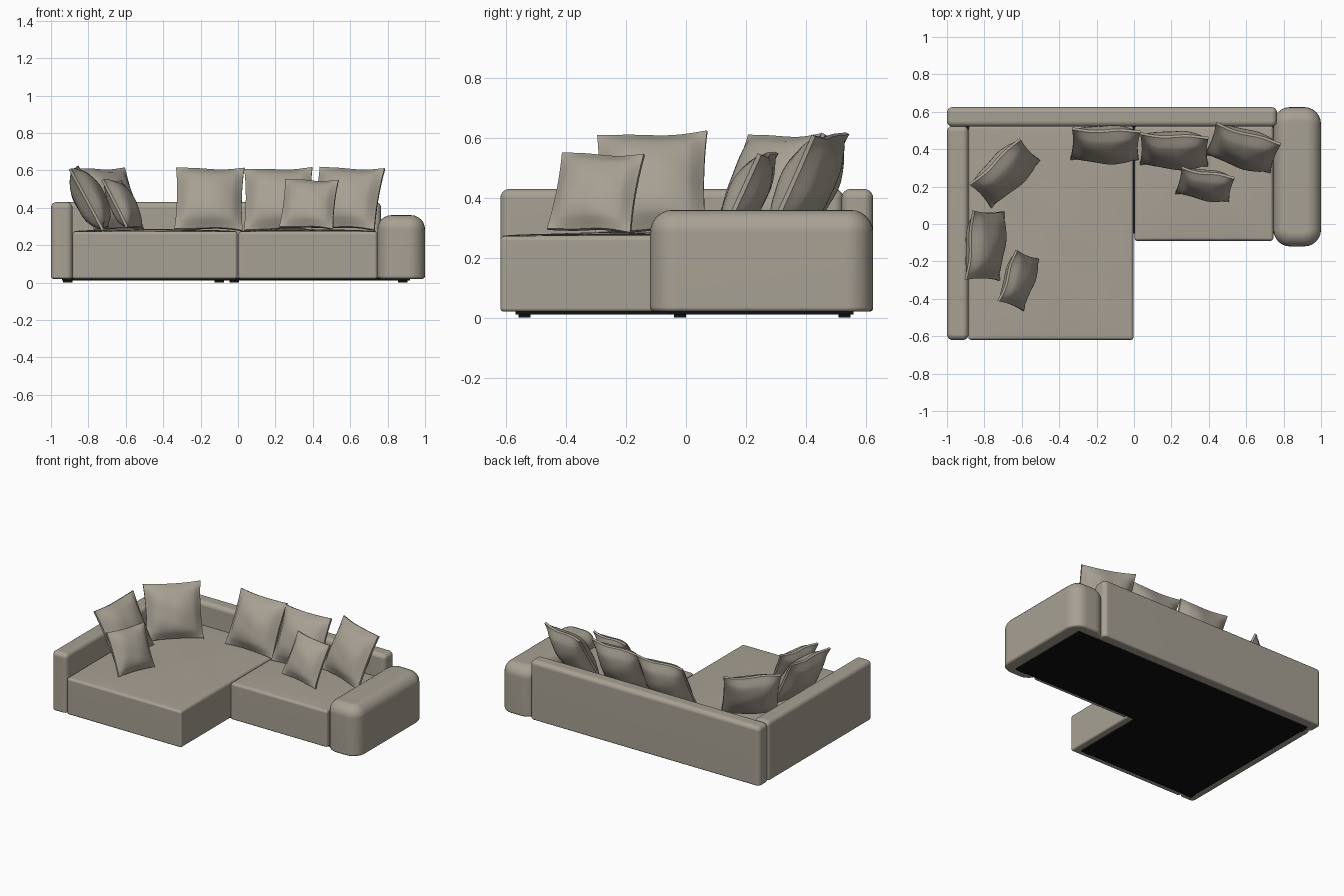
import bpy, bmesh
from math import radians, sin, cos, pi
from mathutils import Matrix, Vector

if "Cube" in bpy.data.objects:
    bpy.data.objects.remove(bpy.data.objects["Cube"], do_unlink=True)


def material(name, color):
    m = bpy.data.materials.new(name)
    m.use_nodes = True
    m.diffuse_color = color
    m.node_tree.nodes["Principled BSDF"].inputs["Base Color"].default_value = color
    return m


FABRIC = material("warm grey fabric", (0.39, 0.355, 0.295, 1))
BLACK = material("black underside", (0.005, 0.005, 0.005, 1))


def finish(bm, name, mat, smooth=True):
    bmesh.ops.recalc_face_normals(bm, faces=bm.faces[:])
    mesh = bpy.data.meshes.new(name)
    bm.to_mesh(mesh)
    bm.free()
    mesh.materials.append(mat)
    ob = bpy.data.objects.new(name, mesh)
    bpy.context.collection.objects.link(ob)
    if smooth:
        bpy.ops.object.select_all(action="DESELECT")
        ob.select_set(True)
        bpy.context.view_layer.objects.active = ob
        bpy.ops.object.shade_smooth_by_angle(angle=radians(40))
        ob.modifiers.new("even shading", "WEIGHTED_NORMAL").keep_sharp = True
    return ob


def box(lo, hi):
    bm = bmesh.new()
    lo, hi = Vector(lo), Vector(hi)
    bmesh.ops.create_cube(bm, size=1)
    for v in bm.verts:
        v.co = [(a + b) / 2 + c * (b - a) for a, b, c in zip(lo, hi, v.co)]
    return bm


def rounded(lo, hi, side, top, bottom=0.012):
    """Box with separate radii for upright, top and bottom edges."""
    bm = box(lo, hi)

    def bevel(test, radius):
        edges = [e for e in bm.edges if test(*(v.co.z for v in e.verts))]
        bmesh.ops.bevel(bm, geom=edges, offset=radius, segments=6,
                        profile=0.5, affect="EDGES", clamp_overlap=True)

    bevel(lambda a, b: abs(a - b) > 0.1, side)
    bevel(lambda a, b: min(a, b) > hi[2] - 1e-4, top)
    bevel(lambda a, b: max(a, b) < lo[2] + 1e-4, bottom)
    return bm


def seat(name, lo, hi):
    """Rounded block with a softly crowned, slightly rumpled top."""
    bm = rounded(lo, hi, 0.015, 0.03)
    for axis in (0, 1):
        steps = int((hi[axis] - lo[axis]) / 0.05)
        for i in range(1, steps):
            point, normal = Vector(), Vector()
            point[axis] = lo[axis] + (hi[axis] - lo[axis]) * i / steps
            normal[axis] = 1
            bmesh.ops.bisect_plane(bm, geom=bm.verts[:] + bm.edges[:] + bm.faces[:],
                                   plane_co=point, plane_no=normal)
    for v in bm.verts:
        if v.co.z > hi[2] - 0.002:
            s, t = [(v.co[k] - lo[k]) / (hi[k] - lo[k]) for k in (0, 1)]
            crown = max(0, sin(pi * s) * sin(pi * t)) ** 0.5
            v.co.z += crown * (0.013 + 0.002 * sin(13 * v.co.x + 5 * v.co.y) * cos(11 * v.co.y))
    finish(bm, name, FABRIC)


def pillow(name, centre, size, puff, yaw, tilt, roll=0):
    """Puffed square cushion with a thin flange all round."""
    bm = bmesh.new()
    bmesh.ops.create_cube(bm, size=2)
    bmesh.ops.subdivide_edges(bm, edges=bm.edges[:], cuts=19, use_grid_fill=True)
    half = size / 2
    for vert in bm.verts:
        u, w, v = vert.co
        a, b = min(1, abs(u) / 0.92), min(1, abs(v) / 0.92)
        swell = ((1 - a * a) * (1 - b * b)) ** 0.48
        crease = 1 + 0.05 * sin(5 * u + 3 * v) * cos(4 * v - 2 * u)
        vert.co = (half * u * (1 - 0.05 * (1 - v * v)),
                   w * (0.007 + puff * swell * crease) + 0.006 * sin(4 * u) * v,
                   half * v * (1 - 0.05 * (1 - u * u)))
    turn = (Matrix.Rotation(radians(yaw), 4, "Z") @ Matrix.Rotation(radians(-tilt), 4, "X")
            @ Matrix.Rotation(radians(roll), 4, "Y"))
    bm.transform(Matrix.Translation(centre) @ turn)
    finish(bm, name, FABRIC)


# Upholstered frame
finish(rounded((-1, -0.62, 0.02), (-0.885, 0.525, 0.43), 0.03, 0.045), "right_low_arm", FABRIC)
finish(rounded((-1, 0.52, 0.02), (0.765, 0.625, 0.43), 0.03, 0.045), "backrest", FABRIC)
finish(rounded((0.745, -0.12, 0.02), (1, 0.625, 0.36), 0.09, 0.075, 0.015), "left_wide_arm", FABRIC)

# Seats
seat("chaise_seat", (-0.885, -0.62, 0.02), (-0.003, 0.525, 0.272))
seat("short_seat", (0.003, -0.09, 0.02), (0.745, 0.525, 0.272))

# Black underside in an L shape
bm = bmesh.new()
outline = [(-0.94, -0.57), (-0.05, -0.57), (-0.05, -0.05),
           (0.92, -0.05), (0.92, 0.56), (-0.94, 0.56)]
face = bm.faces.new([bm.verts.new((x, y, 0.01)) for x, y in outline])
lifted = bmesh.ops.extrude_face_region(bm, geom=[face])["geom"]
bmesh.ops.translate(bm, vec=(0, 0, 0.015),
                    verts=[g for g in lifted if isinstance(g, bmesh.types.BMVert)])
finish(bm, "underside_panel", BLACK, smooth=False)

# Low feet
feet = [(-0.91, -0.54), (-0.1, -0.54), (-0.91, 0.53), (-0.02, 0.53),
        (0.88, 0.53), (0.88, -0.02), (-0.02, -0.02)]
for i, (x, y) in enumerate(feet):
    finish(box((x - 0.025, y - 0.02, 0), (x + 0.025, y + 0.02, 0.012)),
           f"foot_{i + 1}", BLACK, smooth=False)

# Loose pillows
pillow("back_pillow_centre", (-0.153, 0.425, 0.447), 0.365, 0.075, -1, 25, 1)
pillow("back_pillow_middle", (0.215, 0.395, 0.445), 0.365, 0.075, -3, 25, -1)
pillow("back_pillow_end", (0.583, 0.405, 0.45), 0.365, 0.075, -16, 27, 2)
pillow("corner_pillow", (-0.69, 0.275, 0.447), 0.365, 0.075, 43, 26)
pillow("side_pillow", (-0.795, -0.115, 0.45), 0.37, 0.075, 84, 27, -2)
pillow("small_front_pillow", (0.38, 0.21, 0.42), 0.29, 0.055, -9, 27, 2)
pillow("small_side_pillow", (-0.615, -0.3, 0.418), 0.29, 0.055, 73, 27, 2)
